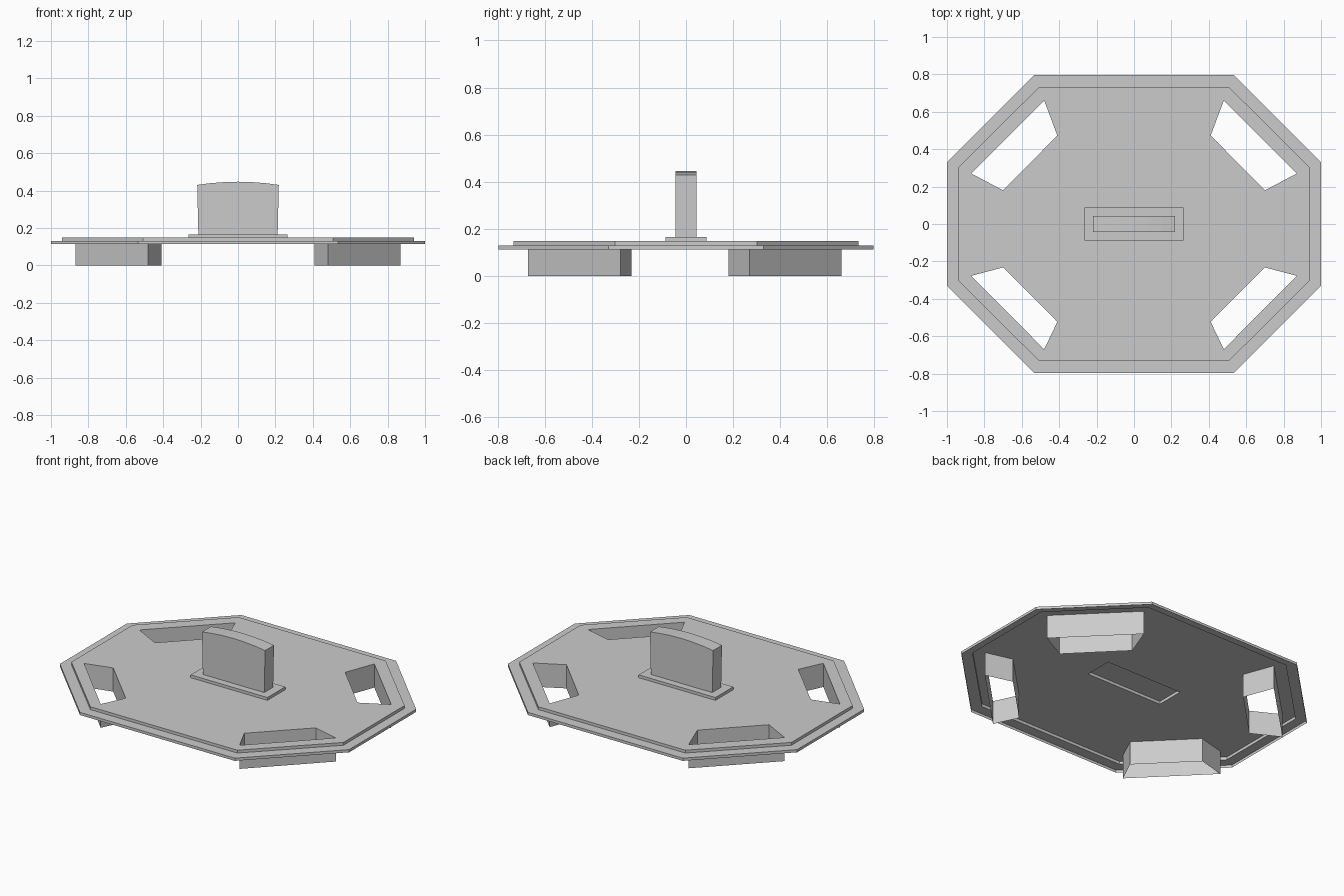
import bpy, bmesh

if "Cube" in bpy.data.objects:
    bpy.data.objects.remove(bpy.data.objects["Cube"])

RIM_LOW, RIM_TOP, DECK, BASE_TOP = 0.113, 0.13, 0.148, 0.166


def finish(name, bm, recalc=False):
    if recalc:
        bmesh.ops.recalc_face_normals(bm, faces=bm.faces[:])
    mesh = bpy.data.meshes.new(name)
    bm.to_mesh(mesh)
    bm.free()
    obj = bpy.data.objects.new(name, mesh)
    bpy.context.collection.objects.link(obj)
    return obj


def ring(bm, pts, z):
    return [bm.verts.new((x, y, z)) for x, y in pts]


def skin(bm, low, high):
    # quads joining two counter-clockwise rings, facing outwards
    n = len(low)
    for i in range(n):
        j = (i + 1) % n
        bm.faces.new((low[i], low[j], high[j], high[i]))


def octagon(x1, y1, x2, y2):
    q = [(x1, y1), (x2, y2)]
    return (q + [(-x, y) for x, y in reversed(q)]
            + [(-x, -y) for x, y in q] + [(x, -y) for x, y in reversed(q)])


def rect(x, y):
    return [(-x, -y), (x, -y), (x, y), (-x, y)]


# Slot outlines, back and front pair, mirrored in x
back = [(0.87, 0.27), (0.48, 0.66), (0.41, 0.473), (0.70, 0.18)]
front = [(0.48, -0.67), (0.87, -0.277), (0.70, -0.232), (0.41, -0.523)]
slots = [back, front] + [[(-x, y) for x, y in reversed(s)] for s in (back, front)]
base = rect(0.265, 0.088)

# Stepped octagonal plate, open underneath, with slots cut through the deck
bm = bmesh.new()
outer = octagon(1.0, 0.33, 0.535, 0.796)
inner = octagon(0.94, 0.302, 0.508, 0.732)
rings = [ring(bm, outer, RIM_LOW), ring(bm, outer, RIM_TOP),
         ring(bm, inner, RIM_TOP), ring(bm, inner, DECK)]
for a, b in zip(rings, rings[1:]):
    skin(bm, a, b)
loops = [rings[-1]] + [ring(bm, p, DECK) for p in slots + [base]]
edges = []
for loop in loops:
    for a, b in zip(loop, loop[1:] + loop[:1]):
        edges.append(bm.edges.get((a, b)) or bm.edges.new((a, b)))
bmesh.ops.triangle_fill(bm, use_beauty=True, use_dissolve=False,
                        edges=edges, normal=(0, 0, 1))
finish("octagonal_plate", bm, True)

# Hollow slot sleeves that act as feet
for label, outline in zip(("back_right", "front_right", "back_left", "front_left"), slots):
    bm = bmesh.new()
    skin(bm, ring(bm, outline, 0), ring(bm, outline, DECK))
    finish(label + "_slot_foot", bm)

# Low raised base below the handle
bm = bmesh.new()
top = ring(bm, base, BASE_TOP)
skin(bm, ring(bm, base, DECK), top)
bm.faces.new(top)
finish("handle_base", bm)

# Upright handle with a gently arched top
bm = bmesh.new()
arch = [0.218 * (1 - i / 3) for i in range(7)]
profile = [(-0.212, BASE_TOP), (0.212, BASE_TOP)]
profile += [(x, 0.43 + 0.017 * (1 - (x / 0.218) ** 2)) for x in arch]
sides = [[bm.verts.new((x, y, z)) for x, z in profile] for y in (-0.044, 0.044)]
bm.faces.new(sides[0])
bm.faces.new(sides[1][::-1])
n = len(profile)
for i in range(1, n):
    j = (i + 1) % n
    bm.faces.new((sides[0][j], sides[0][i], sides[1][i], sides[1][j]))
finish("handle", bm)
